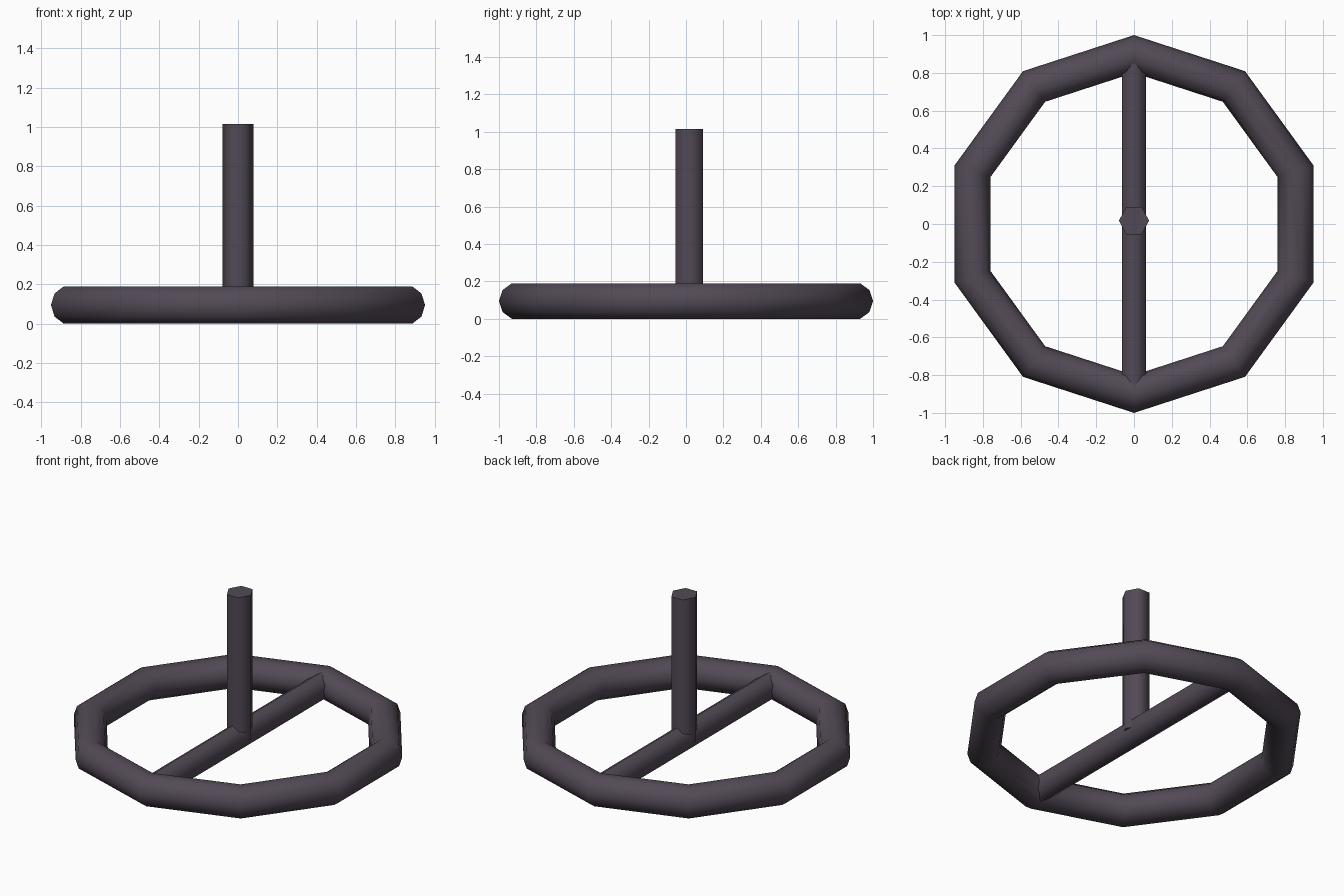
import bpy, math

if "Cube" in bpy.data.objects:
    bpy.data.objects.remove(bpy.data.objects["Cube"])

mat = bpy.data.materials.new("dark plum grey")
mat.diffuse_color = (0.085, 0.068, 0.092, 1.0)
mat.use_nodes = True
mat.node_tree.nodes["Principled BSDF"].inputs["Base Color"].default_value = mat.diffuse_color


def finish(obj, name):
    obj.name = name
    obj.data.materials.append(mat)
    return obj


def smooth_sides(obj):
    # smooth the long sides, keep the six-sided end caps flat and crisp
    for p in obj.data.polygons:
        p.use_smooth = len(p.vertices) == 4
    for e in obj.data.edges:
        a, b = (obj.data.vertices[i].co for i in e.vertices)
        e.use_edge_sharp = abs(a.z - b.z) < 1e-4


def hex_rod(name, depth, location, rotation, radii):
    bpy.ops.mesh.primitive_cylinder_add(vertices=6, radius=1, depth=depth,
                                        location=location, rotation=rotation)
    rod = finish(bpy.context.object, name)
    # local y is the corner-to-corner axis; squash the section to its radii
    for v in rod.data.vertices:
        v.co.x *= radii[0]
        v.co.y *= radii[1]
    smooth_sides(rod)
    return rod


# Ten-sided ring with a ten-sided tube, corners on the y axis
bpy.ops.mesh.primitive_torus_add(major_segments=10, minor_segments=10,
                                 major_radius=0.9, minor_radius=0.1,
                                 location=(0, 0, 0.095),
                                 rotation=(0, 0, math.radians(18)))
ring = finish(bpy.context.object, "ring")
for p in ring.data.polygons:
    p.use_smooth = True

# Crossbar along y, corner up
hex_rod("crossbar", 1.702, (0, 0, 0.095), (math.pi / 2, 0, 0), (0.0735, 0.088))

# Upright stem, corners toward the sides
bottom, top = 0.09, 1.015
hex_rod("stem", top - bottom, (0, 0.018, (top + bottom) / 2),
        (0, 0, math.pi / 2), (0.0843, 0.08))
